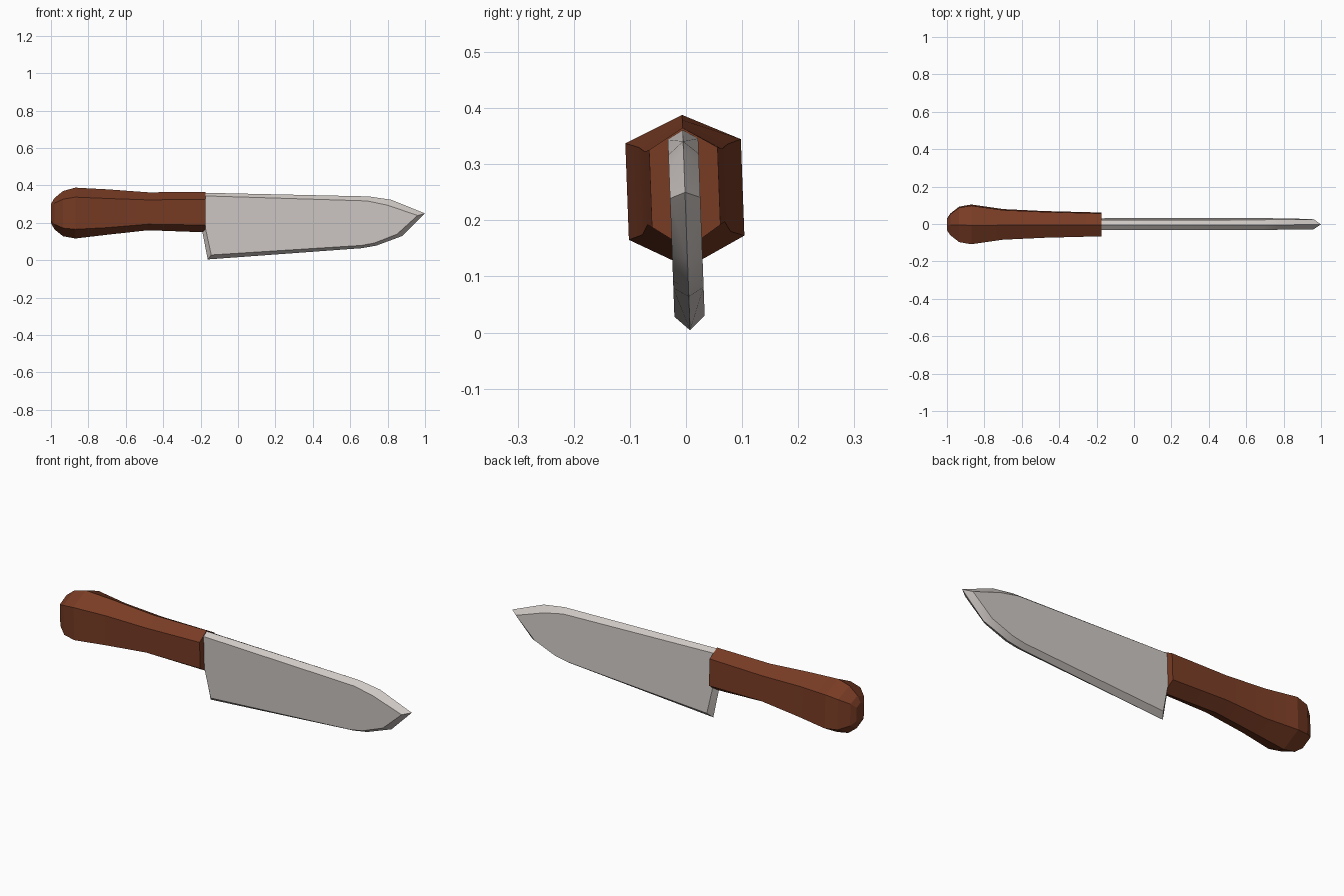
import bpy, bmesh, math
from mathutils import Matrix

if "Cube" in bpy.data.objects:
    bpy.data.objects.remove(bpy.data.objects["Cube"])

# The whole knife is rolled slightly about its long axis
ROLL = (Matrix.Translation((0, 0, 0.2)) @ Matrix.Rotation(0.037, 4, 'X')
        @ Matrix.Translation((0, 0, -0.2)))


def material(name, rgb):
    m = bpy.data.materials.new(name)
    m.diffuse_color = (*rgb, 1)
    m.use_nodes = True
    m.node_tree.nodes["Principled BSDF"].inputs["Base Color"].default_value = m.diffuse_color
    return m


def finish(bm, name, mat, angle):
    bmesh.ops.recalc_face_normals(bm, faces=bm.faces)
    bm.transform(ROLL)
    me = bpy.data.meshes.new(name)
    bm.to_mesh(me)
    bm.free()
    ob = bpy.data.objects.new(name, me)
    bpy.context.collection.objects.link(ob)
    me.materials.append(mat)
    bpy.ops.object.select_all(action='DESELECT')
    ob.select_set(True)
    bpy.context.view_layer.objects.active = ob
    bpy.ops.object.shade_smooth_by_angle(angle=math.radians(angle))


def bridge(bm, a, b):
    n = len(a)
    for i in range(n):
        j = (i + 1) % n
        bm.faces.new((a[i], a[j], b[j], b[i]))


wood = material("brown wood", (0.19, 0.045, 0.018))
steel = material("pale steel", (0.63, 0.585, 0.56))

# Handle: hexagonal sections (x, half width, bottom, lower corner, upper corner, top)
sections = [(-1.0, 0.03, 0.200, 0.215, 0.285, 0.300),
            (-0.982, 0.056, 0.165, 0.195, 0.307, 0.332),
            (-0.935, 0.092, 0.128, 0.175, 0.330, 0.370),
            (-0.87, 0.103, 0.116, 0.169, 0.341, 0.388),
            (-0.70, 0.079, 0.136, 0.177, 0.333, 0.379),
            (-0.48, 0.069, 0.160, 0.195, 0.325, 0.363),
            (-0.175, 0.061, 0.149, 0.190, 0.328, 0.365)]
bm = bmesh.new()
rings = []
for x, w, z0, z1, z2, z3 in sections:
    ring = [(0, z0), (w, z1), (w, z2), (0, z3), (-w, z2), (-w, z1)]
    rings.append([bm.verts.new((x, y, z)) for y, z in ring])
for a, b in zip(rings, rings[1:]):
    bridge(bm, a, b)
bm.faces.new(rings[0])
bm.faces.new(rings[-1])
finish(bm, "handle", wood, 15)

# Blade: outer edge on the centre plane, flat sides inset from it
outer = [(-0.20, 0.20), (-0.162, 0.004), (0.66, 0.064), (0.74, 0.078), (0.88, 0.13),
         (1.0, 0.25), (0.82, 0.323), (0.70, 0.341), (-0.20, 0.361)]
inner = [(-0.18, 0.20), (-0.143, 0.029), (0.66, 0.080), (0.73, 0.093), (0.85, 0.140),
         (0.96, 0.240), (0.80, 0.295), (0.69, 0.318), (-0.18, 0.345)]
T = 0.027
bm = bmesh.new()
edge = [bm.verts.new((x, 0, z)) for x, z in outer]
for side in (-1, 1):
    flat = [bm.verts.new((x, side * T, z)) for x, z in inner]
    bridge(bm, edge, flat)
    bm.faces.new(flat)
finish(bm, "blade", steel, 30)
